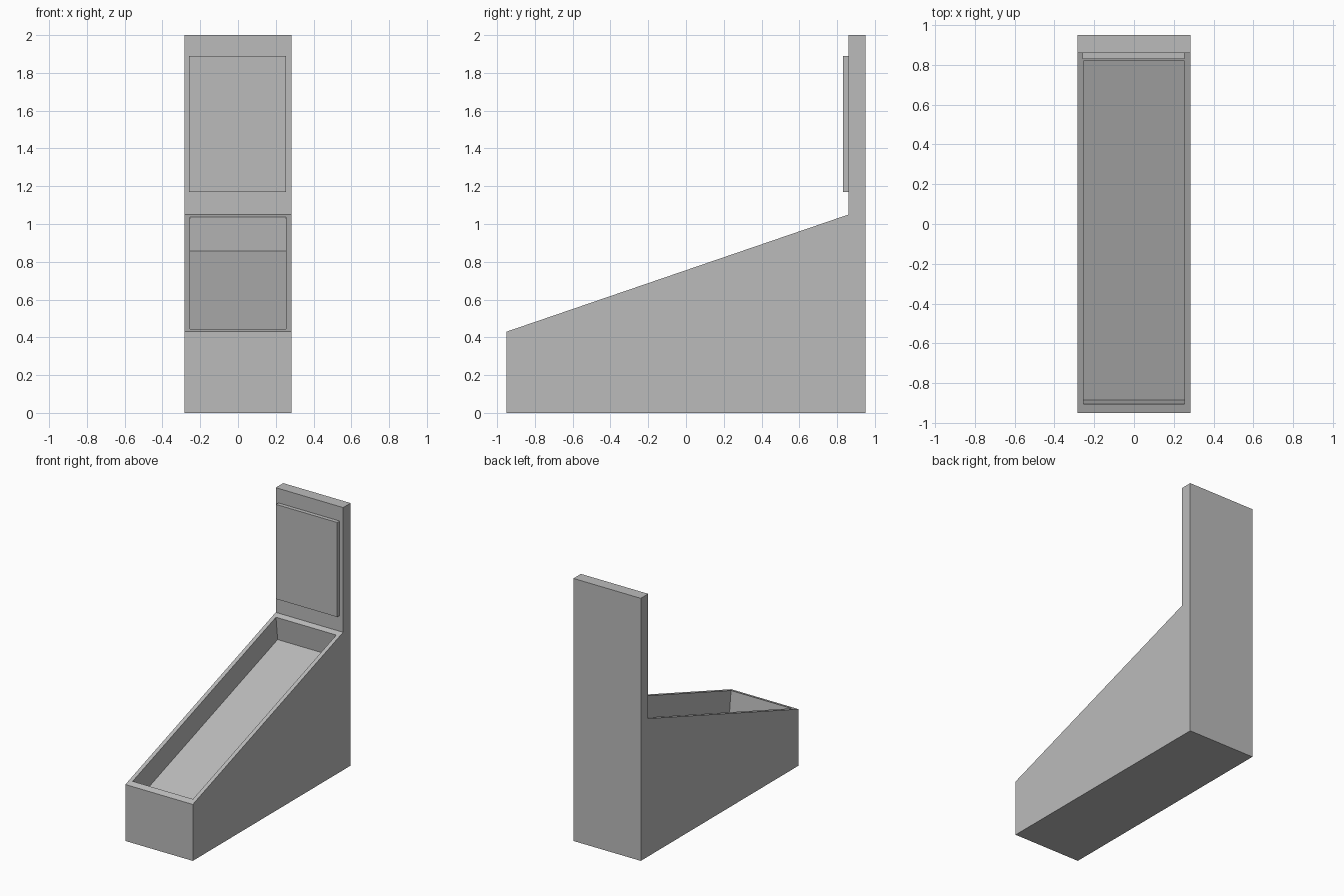
import bpy
import bmesh

cube = bpy.data.objects.get("Cube")
if cube:
    bpy.data.objects.remove(cube, do_unlink=True)

grey = bpy.data.materials.new("plain grey")
grey.use_nodes = True
colour = (0.5, 0.5, 0.5, 1)
grey.diffuse_color = colour
grey.node_tree.nodes["Principled BSDF"].inputs["Base Color"].default_value = colour


def extrude_profile(name, profile, x0, x1):
    """Solid made by sweeping a (y, z) profile from x0 to x1."""
    bm = bmesh.new()
    face = bm.faces.new([bm.verts.new((x0, y, z)) for y, z in profile])
    swept = bmesh.ops.extrude_face_region(bm, geom=[face])["geom"]
    verts = [v for v in swept if isinstance(v, bmesh.types.BMVert)]
    bmesh.ops.translate(bm, verts=verts, vec=(x1 - x0, 0, 0))
    bmesh.ops.recalc_face_normals(bm, faces=bm.faces)
    mesh = bpy.data.meshes.new(name)
    bm.to_mesh(mesh)
    bm.free()
    mesh.materials.append(grey)
    obj = bpy.data.objects.new(name, mesh)
    bpy.context.collection.objects.link(obj)
    return obj


FRONT, BACK, PANEL = -0.95, 0.95, 0.86
LOW, HIGH, TOP = 0.43, 1.05, 2.0
HALF = 0.284
SLOPE = (HIGH - LOW) / (PANEL - FRONT)


def deck(y):
    """Height of the sloping deck at depth y."""
    return LOW + SLOPE * (y - FRONT)


# Cabinet with sloping deck and upright back panel
cabinet = extrude_profile("cabinet", [
    (FRONT, 0), (BACK, 0), (BACK, TOP), (PANEL, TOP), (PANEL, HIGH), (FRONT, LOW)],
    -HALF, HALF)

# Sunken playfield: the walls lean back slightly and the floor follows the deck
y0, y1, lean, depth = -0.905, 0.82, 0.02, 0.178
rise = 0.1
cutter = extrude_profile("playfield_cutter", [
    (y0 + lean, deck(y0) - depth), (y1 + lean, deck(y1) - depth),
    (y1, deck(y1)), (y1, deck(y1) + rise),
    (y0, deck(y0) + rise), (y0, deck(y0))], -0.254, 0.254)
cutter.hide_render = True
cutter.hide_viewport = True
cut = cabinet.modifiers.new("playfield recess", "BOOLEAN")
cut.operation = "DIFFERENCE"
cut.solver = "EXACT"
cut.object = cutter

# Raised display on the back panel
extrude_profile("display_panel", [
    (0.83, 1.17), (PANEL, 1.17), (PANEL, 1.89), (0.83, 1.89)], -0.26, 0.255)
